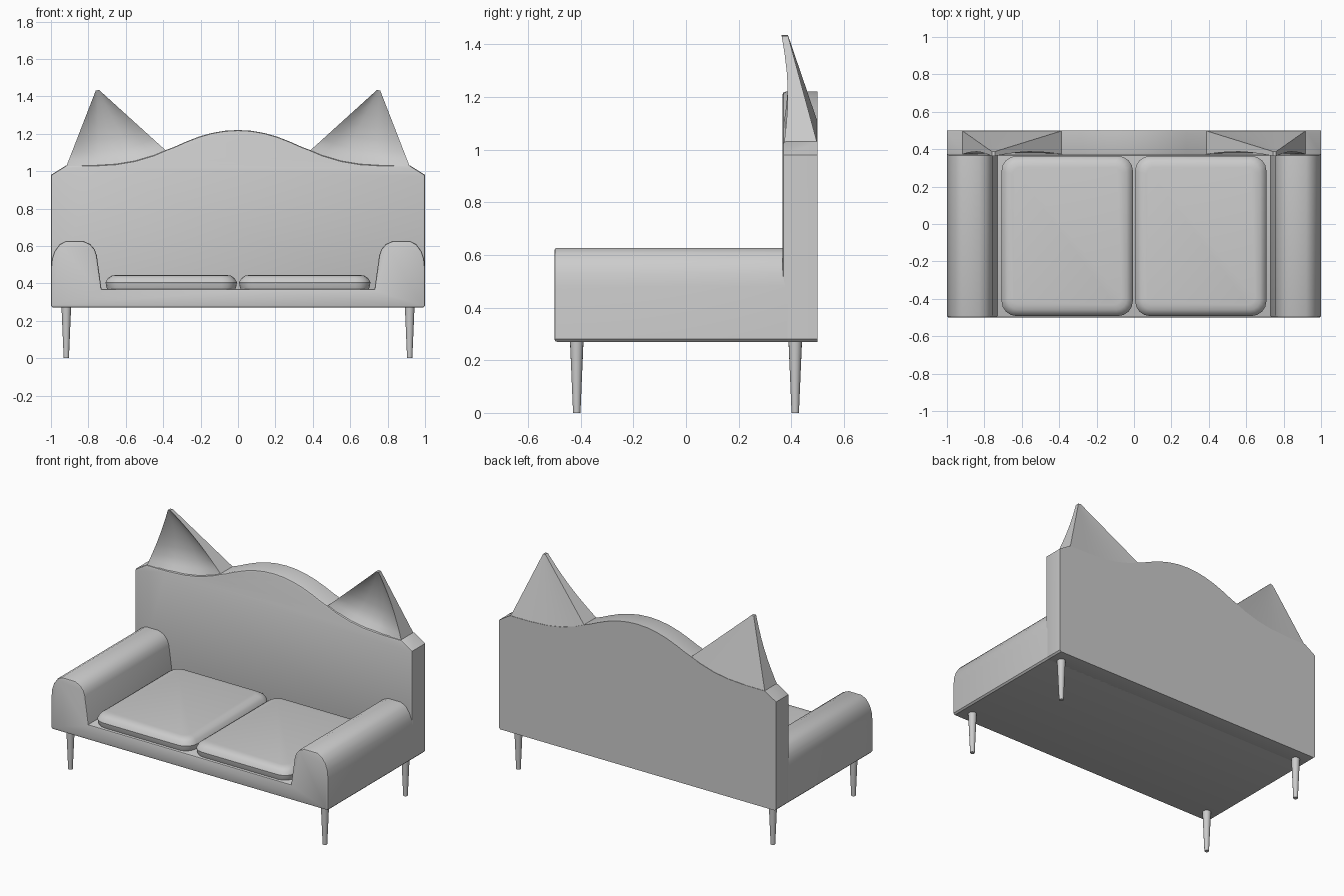
import bpy, bmesh, math
from mathutils import Vector

if "Cube" in bpy.data.objects:
    bpy.data.objects.remove(bpy.data.objects["Cube"])

fabric = bpy.data.materials.new("grey fabric")
fabric.diffuse_color = (0.6, 0.6, 0.6, 1)
fabric.use_nodes = True
fabric.node_tree.nodes["Principled BSDF"].inputs["Base Color"].default_value = fabric.diffuse_color


def finish(bm, name):
    bmesh.ops.recalc_face_normals(bm, faces=bm.faces[:])
    me = bpy.data.meshes.new(name)
    bm.to_mesh(me)
    bm.free()
    ob = bpy.data.objects.new(name, me)
    bpy.context.collection.objects.link(ob)
    me.materials.append(fabric)
    bpy.ops.object.select_all(action='DESELECT')
    ob.select_set(True)
    bpy.context.view_layer.objects.active = ob
    bpy.ops.object.shade_smooth_by_angle(angle=math.radians(32))
    return ob


def extrude_profile(name, half, y0, y1, bevel):
    """Mirror a half outline (x, z) about x = 0, extrude along y, soften the front rim."""
    pts = half + [(-x, z) for x, z in reversed(half) if x > 0]
    bm = bmesh.new()
    front = [bm.verts.new((x, y0, z)) for x, z in pts]
    back = [bm.verts.new((x, y1, z)) for x, z in pts]
    rim = bm.faces.new(front)
    bm.faces.new(back[::-1])
    n = len(pts)
    for i in range(n):
        j = (i + 1) % n
        bm.faces.new((front[j], front[i], back[i], back[j]))
    bmesh.ops.recalc_face_normals(bm, faces=bm.faces[:])
    bmesh.ops.bevel(bm, geom=list(rim.edges), offset=bevel, segments=2,
                    profile=0.5, affect='EDGES')
    return finish(bm, name)


# Seat base with both arms
arm = [(0, 0.37), (0.73, 0.37), (0.755, 0.55), (0.766, 0.582), (0.79, 0.61),
       (0.828, 0.627), (0.92, 0.627), (0.955, 0.608), (0.982, 0.57),
       (0.995, 0.53), (1, 0.48), (1, 0.28), (0.99, 0.27)]
extrude_profile("seat_base_and_arms", arm, -0.5, 0.385, 0.01)

# Backrest with a raised middle and dips under the ears
back = [(0, 1.22), (0.07, 1.216), (0.14, 1.204), (0.21, 1.184), (0.28, 1.157),
        (0.34, 1.13), (0.38, 1.115), (0.45, 1.085), (0.55, 1.055), (0.65, 1.038),
        (0.78, 1.03), (0.92, 1.03), (1, 0.98), (1, 0.28), (0.99, 0.27)]
extrude_profile("backrest", back, 0.366, 0.5, 0.012)


# Ears: scooped front, sloping flat back
def ear(name, s):
    base = [(0.38, 1.105), (0.45, 1.075), (0.55, 1.045), (0.65, 1.028),
            (0.74, 1.02), (0.83, 1.02), (0.92, 1.02)]
    levels = [(0, 0), (0.1, 0.6), (0.2, 0.95), (0.35, 1), (0.5, 0.88),
              (0.65, 0.7), (0.8, 0.45), (0.9, 0.22), (0.97, 0)]
    bm = bmesh.new()
    front, rear = [], []
    for v, g in levels:
        fr, rr = [], []
        for i, (x, z) in enumerate(base):
            u = i / (len(base) - 1)
            scoop = 0.045 * g * (4 * u * (1 - u)) ** 0.7
            px = x + (0.755 - x) * v
            pz = z + (1.445 - z) * v
            yf = 0.372 - 0.011 * v + 0.02 * math.sin(math.pi * v) + scoop
            yb = 0.5 - 0.116 * v
            fr.append(bm.verts.new((s * px, yf, pz)))
            rr.append(bm.verts.new((s * px, yb, pz)))
        front.append(fr)
        rear.append(rr)
    m = len(base) - 1
    for k in range(len(levels) - 1):
        for grid in (front, rear):
            for i in range(m):
                bm.faces.new((grid[k][i], grid[k][i + 1], grid[k + 1][i + 1], grid[k + 1][i]))
        for i in (0, m):
            bm.faces.new((front[k][i], rear[k][i], rear[k + 1][i], front[k + 1][i]))
    for k in (0, -1):
        for i in range(m):
            bm.faces.new((front[k][i], front[k][i + 1], rear[k][i + 1], rear[k][i]))
    return finish(bm, name)


# Seat cushions: stacked rounded rectangles
def cushion(name, cx):
    hx, hy, cy, r, seg = 0.351, 0.428, -0.064, 0.08, 4
    bm = bmesh.new()
    rings = []
    for z, inset in [(0.36, 0.012), (0.385, 0.003), (0.405, 0), (0.428, 0.012),
                     (0.441, 0.033), (0.446, 0.06)]:
        ring = []
        rad = r - inset * 0.7
        for q, (sx, sy) in enumerate([(1, 1), (-1, 1), (-1, -1), (1, -1)]):
            for k in range(seg + 1):
                a = math.pi / 2 * (q + k / seg)
                ring.append(bm.verts.new((
                    cx + sx * (hx - inset - rad) + rad * math.cos(a),
                    cy + sy * (hy - inset - rad) + rad * math.sin(a), z)))
        rings.append(ring)
    n = len(rings[0])
    for a, b in zip(rings, rings[1:]):
        for i in range(n):
            j = (i + 1) % n
            bm.faces.new((a[i], a[j], b[j], b[i]))
    bm.faces.new(rings[0][::-1])
    bm.faces.new(rings[-1])
    return finish(bm, name)


# Tapered round legs
def leg(name, x, y):
    bm = bmesh.new()
    bmesh.ops.create_cone(bm, cap_ends=True, segments=16, radius1=0.014,
                          radius2=0.026, depth=0.28)
    bmesh.ops.translate(bm, verts=bm.verts[:], vec=Vector((x, y, 0.14)))
    return finish(bm, name)


for side, s in (("left", -1), ("right", 1)):
    ear(side + "_ear", s)
    cushion(side + "_seat_cushion", s * 0.357)
    leg(side + "_front_leg", s * 0.918, -0.415)
    leg(side + "_back_leg", s * 0.918, 0.415)
